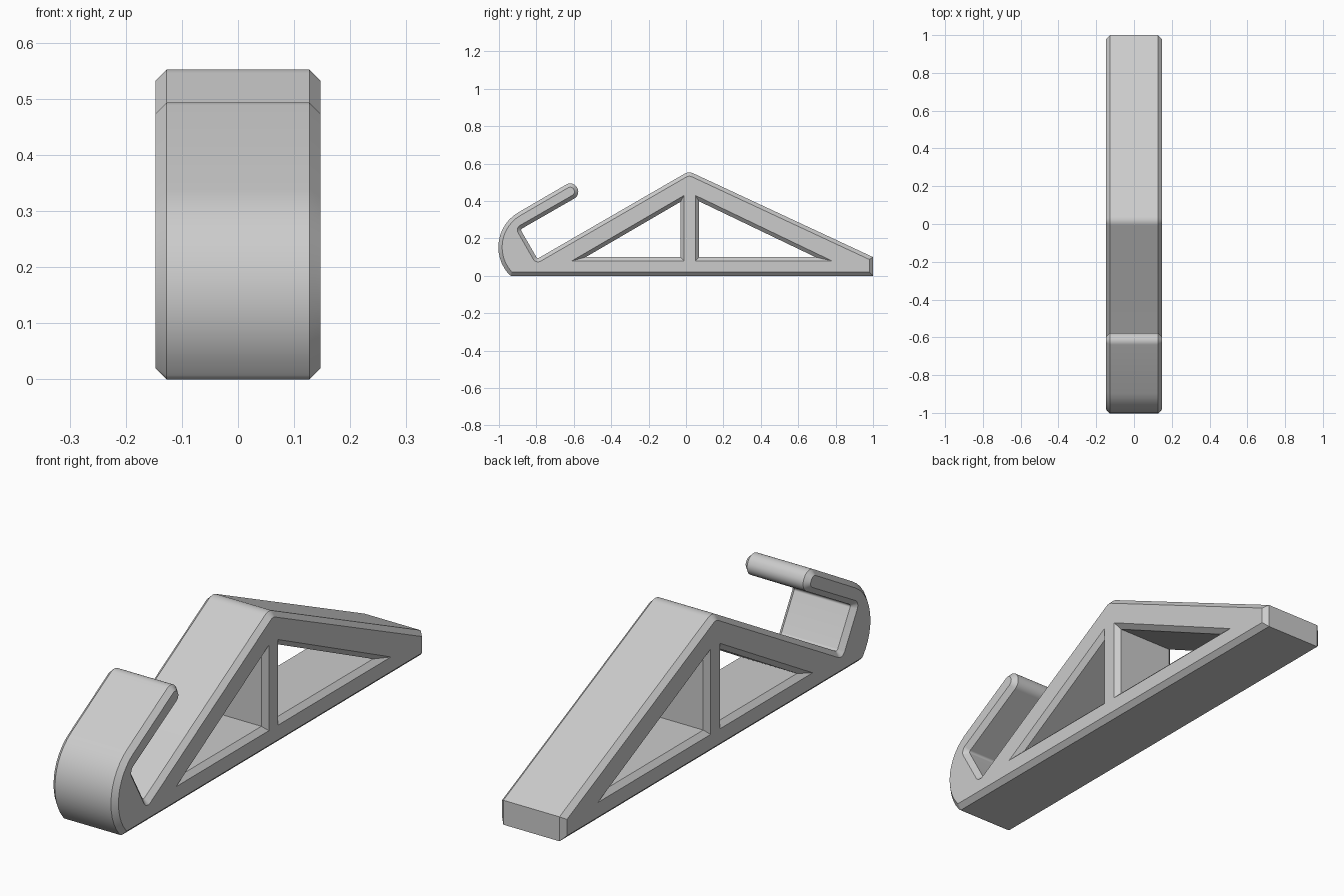
import bpy
import bmesh
import math
from mathutils import Vector

cube = bpy.data.objects.get("Cube")
if cube:
    bpy.data.objects.remove(cube, do_unlink=True)

HALF_WIDTH = 0.147
CHAMFER = 0.02


def rounded(corners, steps=12):
    """Turn (y, z, radius) corners into a loop of points with filleted corners."""
    loop = []
    for i, (y, z, r) in enumerate(corners):
        p = Vector((y, z))
        if r == 0:
            loop.append(p)
            continue
        a = (Vector(corners[i - 1][:2]) - p).normalized()
        b = (Vector(corners[(i + 1) % len(corners)][:2]) - p).normalized()
        half = a.angle(b) / 2
        centre = p + (a + b).normalized() * (r / math.sin(half))
        start = p + a * (r / math.tan(half)) - centre
        end = p + b * (r / math.tan(half)) - centre
        sweep = start.angle_signed(end)
        a0 = math.atan2(start.y, start.x)
        for k in range(steps + 1):
            t = a0 - sweep * k / steps
            loop.append(centre + Vector((math.cos(t), math.sin(t))) * r)
    return loop


def offset(loop, d):
    """Shift a loop to its left by d with mitred corners."""
    result = []
    for i, p in enumerate(loop):
        e1 = (p - loop[i - 1]).normalized()
        e2 = (loop[(i + 1) % len(loop)] - p).normalized()
        n1, n2 = Vector((-e1.y, e1.x)), Vector((-e2.y, e2.x))
        result.append(p + (n1 + n2) * (d / (1 + n1.dot(n2))))
    return result


# Outer silhouette, counter-clockwise: base, ramp, slot, hook
outline = rounded([
    (-0.94, 0, 0.02), (1, 0, 0), (1, 0.1, 0),
    (0.015, 0.559, 0.05),
    (-0.795, 0.091, 0.01), (-0.885, 0.248, 0.01),
    (-0.561, 0.434, 0.041), (-0.604, 0.509, 0.041),
    (-1.122, 0.208, 0.215),
])

# Triangular windows, clockwise, given at the side faces
windows = [
    [(-0.61, 0.08), (-0.01, 0.43), (-0.01, 0.08)],
    [(0.05, 0.08), (0.05, 0.43), (0.78, 0.08)],
]
loops = [(outline, offset(outline, CHAMFER))]
for w in windows:
    edge = [Vector(p) for p in w]
    loops.append((offset(edge, -CHAMFER), edge))

# Walls and chamfers as rings, side faces filled around the windows
bm = bmesh.new()
caps = {-1: [], 1: []}
for wall, cap in loops:
    rings = []
    for x, pts in ((-HALF_WIDTH, cap), (CHAMFER - HALF_WIDTH, wall),
                   (HALF_WIDTH - CHAMFER, wall), (HALF_WIDTH, cap)):
        rings.append([bm.verts.new((x, p.x, p.y)) for p in pts])
    n = len(wall)
    for r1, r2 in zip(rings, rings[1:]):
        for i in range(n):
            j = (i + 1) % n
            bm.faces.new((r1[i], r1[j], r2[j], r2[i]))
    for side, ring in ((-1, rings[0]), (1, rings[-1])):
        caps[side] += [bm.edges.get((ring[i], ring[(i + 1) % n])) for i in range(n)]
for side, edges in caps.items():
    bmesh.ops.triangle_fill(bm, edges=edges, use_beauty=True, normal=(side, 0, 0))
bmesh.ops.recalc_face_normals(bm, faces=bm.faces)

mesh = bpy.data.meshes.new("hooked_wedge_bracket")
bm.to_mesh(mesh)
bm.free()
bracket = bpy.data.objects.new("hooked_wedge_bracket", mesh)
bpy.context.collection.objects.link(bracket)

# Plain grey finish
grey = bpy.data.materials.new("light_grey")
grey.use_nodes = True
colour = (0.6, 0.6, 0.6, 1)
grey.diffuse_color = colour
grey.node_tree.nodes["Principled BSDF"].inputs["Base Color"].default_value = colour
mesh.materials.append(grey)

bpy.ops.object.select_all(action='DESELECT')
bracket.select_set(True)
bpy.context.view_layer.objects.active = bracket
bpy.ops.object.shade_smooth_by_angle(angle=math.radians(25))
